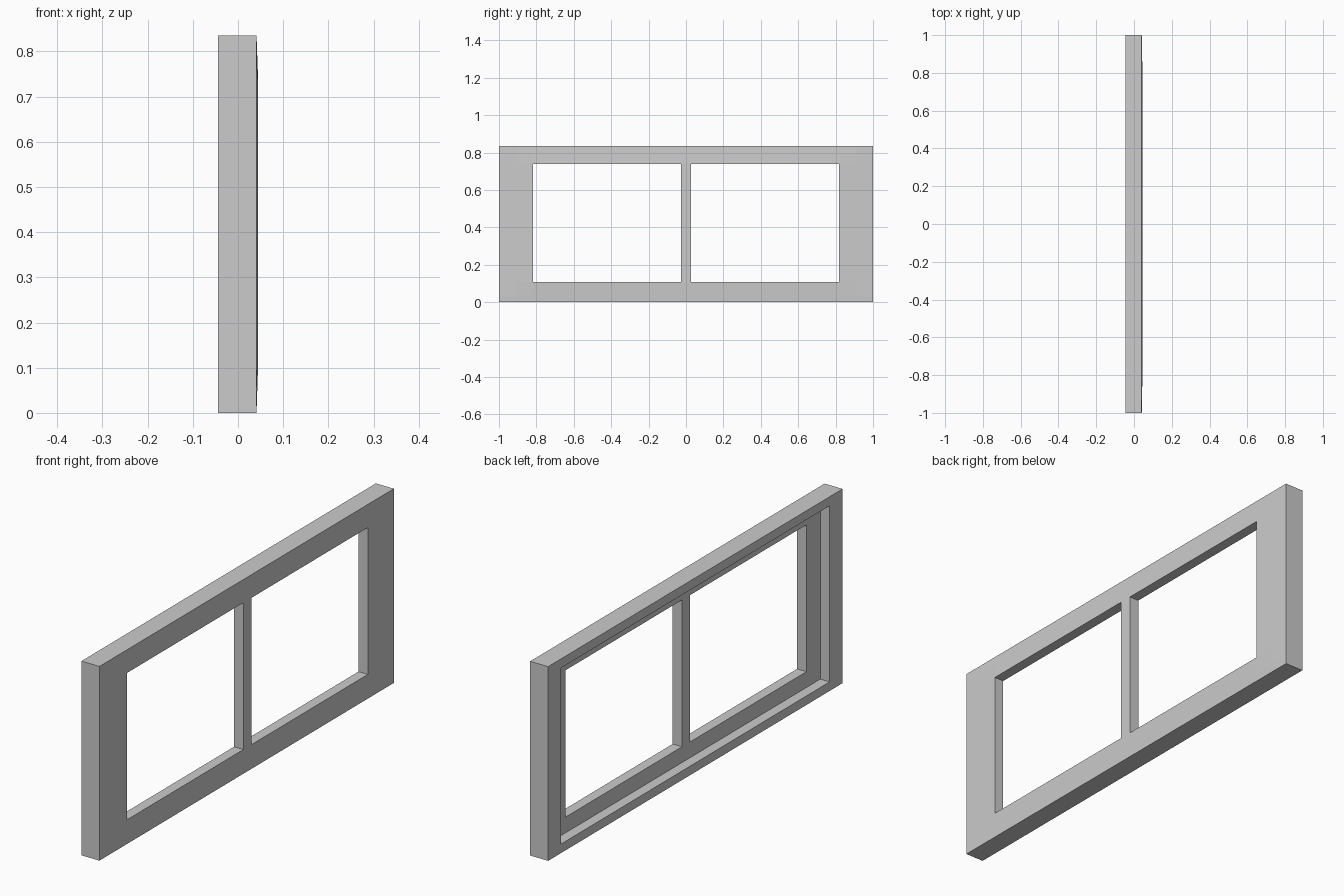
import bpy, bmesh

if "Cube" in bpy.data.objects:
    bpy.data.objects.remove(bpy.data.objects["Cube"])

H = 0.835                                   # frame height
HALF = [0.027, 0.818, 0.912, 1.0]           # mullion, window, recess, outer edge
YS = [-v for v in reversed(HALF)] + HALF
ZS = [0.0, 0.039, 0.107, 0.738, 0.796, H]
BACK, FLOOR, EDGE, CROWN = -0.0445, 0.0, 0.041, 0.0445


def front_x(y, z):
    """Front face rises slightly from the outer edge to the windows."""
    t = min(1, (1 - abs(y)) / 0.182, z / 0.107, (H - z) / 0.097)
    return EDGE + (CROWN - EDGE) * t


def extrude_to(bm, faces, x):
    """Extrude faces and flatten the new cap at the given x."""
    new = bmesh.ops.extrude_face_region(bm, geom=faces)["geom"]
    for v in new:
        if isinstance(v, bmesh.types.BMVert):
            v.co.x = x
    return [f for f in new if isinstance(f, bmesh.types.BMFace)]


bm = bmesh.new()

# Front face with two window openings
grid = [[bm.verts.new((front_x(y, z), y, z)) for z in ZS] for y in YS]
for i in range(len(YS) - 1):
    for j in range(len(ZS) - 1):
        if not (i in (2, 4) and j == 2):
            bm.faces.new((grid[i][j], grid[i + 1][j],
                          grid[i + 1][j + 1], grid[i][j + 1]))

# Body back to the recess floor
floor = extrude_to(bm, bm.faces[:], FLOOR)

# Raised rim around the back
rim = []
for f in floor:
    c = f.calc_center_median()
    if abs(c.y) > 0.912 or c.z < 0.039 or c.z > 0.796:
        rim.append(f)
extrude_to(bm, rim, BACK)

bmesh.ops.delete(bm, geom=[v for v in bm.verts if not v.link_faces], context='VERTS')
bmesh.ops.recalc_face_normals(bm, faces=bm.faces[:])

mesh = bpy.data.meshes.new("window_frame")
bm.to_mesh(mesh)
bm.free()
frame = bpy.data.objects.new("window_frame", mesh)
bpy.context.collection.objects.link(frame)
